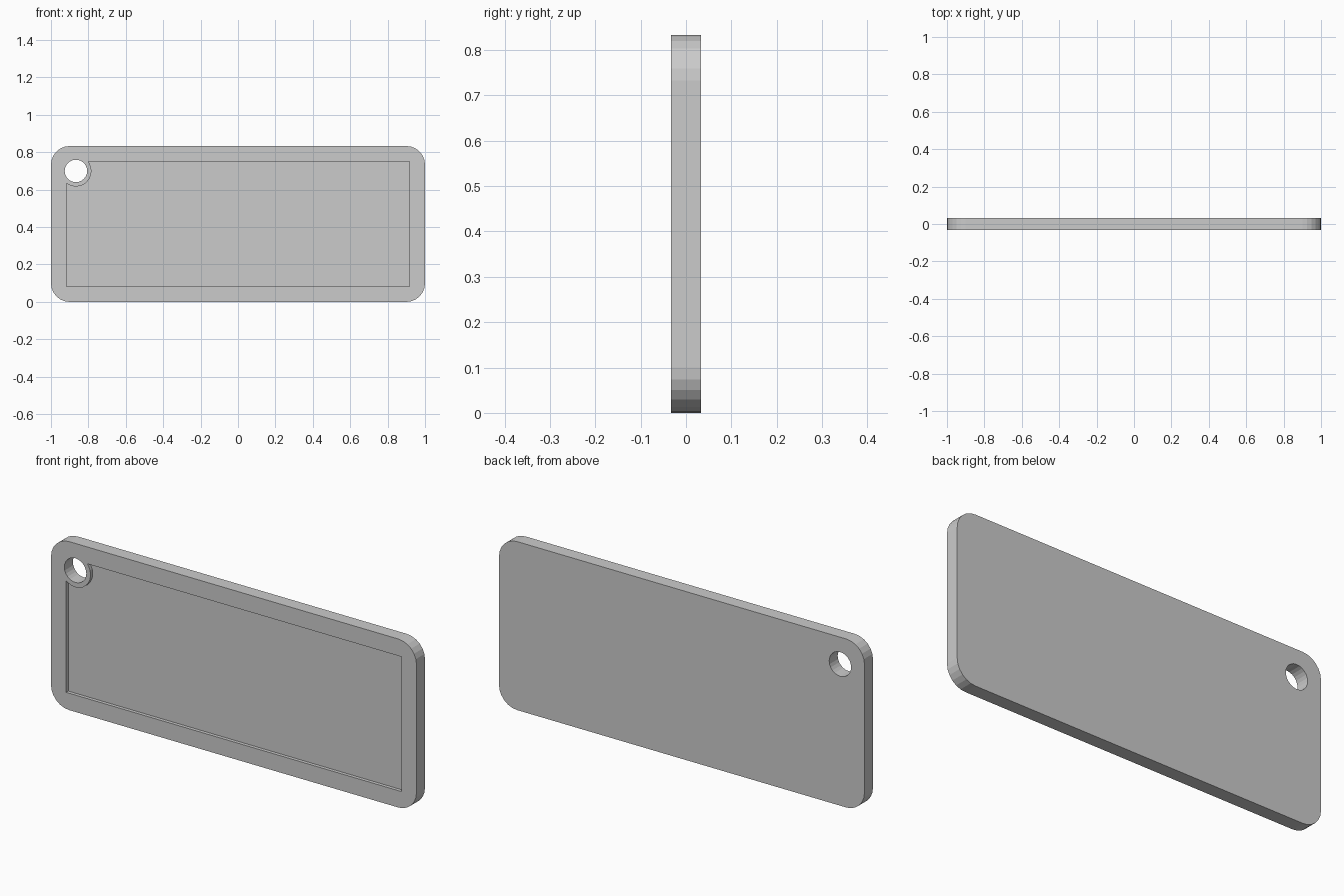
import bpy, bmesh
from math import radians, cos, sin, acos, degrees

if "Cube" in bpy.data.objects:
    bpy.data.objects.remove(bpy.data.objects["Cube"])

W, H, T = 1.0, 0.8333, 0.0333      # half width, height, half thickness
CORNER, RIM, DEPTH = 0.1, 0.0833, 0.0167
HX, HZ, HOLE_R, BOSS_R = -0.8667, 0.70, 0.06, 0.0833


def arc(cx, cz, r, angles):
    return [(cx + r * cos(radians(a)), cz + r * sin(radians(a))) for a in angles]


def extrude_profile(name, points, y0, y1):
    """Prism from an (x, z) outline between two y depths."""
    bm = bmesh.new()
    face = bm.faces.new([bm.verts.new((x, y0, z)) for x, z in points])
    ext = bmesh.ops.extrude_face_region(bm, geom=[face])
    for v in ext["geom"]:
        if isinstance(v, bmesh.types.BMVert):
            v.co.y = y1
    bmesh.ops.recalc_face_normals(bm, faces=bm.faces)
    mesh = bpy.data.meshes.new(name)
    bm.to_mesh(mesh)
    bm.free()
    obj = bpy.data.objects.new(name, mesh)
    bpy.context.collection.objects.link(obj)
    return obj


# Rounded tag plate
outline = []
for i, (cx, cz) in enumerate([(W - CORNER, H - CORNER), (CORNER - W, H - CORNER),
                              (CORNER - W, CORNER), (W - CORNER, CORNER)]):
    outline += arc(cx, cz, CORNER, [90 * i + 15 * k for k in range(7)])
plate = extrude_profile("tag_plate", outline, -T, T)

# Front recess, notched around the ring that surrounds the hole
a_top = degrees(acos((1 - ((H - RIM - HZ) / BOSS_R) ** 2) ** 0.5))
a_left = -degrees(acos((RIM - W - HX) / BOSS_R))
notch = [a_top] + list(range(30, -121, -15)) + [a_left]
recess_points = ([(W - RIM, RIM), (W - RIM, H - RIM)]
                 + arc(HX, HZ, BOSS_R, notch) + [(RIM - W, RIM)])
recess = extrude_profile("recess_cutter", recess_points, -T - 0.1, -T + DEPTH)

# Key ring hole
hole = extrude_profile("hole_cutter", arc(HX, HZ, HOLE_R, range(0, 360, 15)), -0.2, 0.2)

# Cut the plate and discard the cutters
bpy.context.view_layer.objects.active = plate
for cutter in (recess, hole):
    mod = plate.modifiers.new(cutter.name, "BOOLEAN")
    mod.operation, mod.solver, mod.object = "DIFFERENCE", "EXACT", cutter
    cutter.hide_render = True
    bpy.ops.object.modifier_apply(modifier=mod.name)
    bpy.data.objects.remove(cutter)
